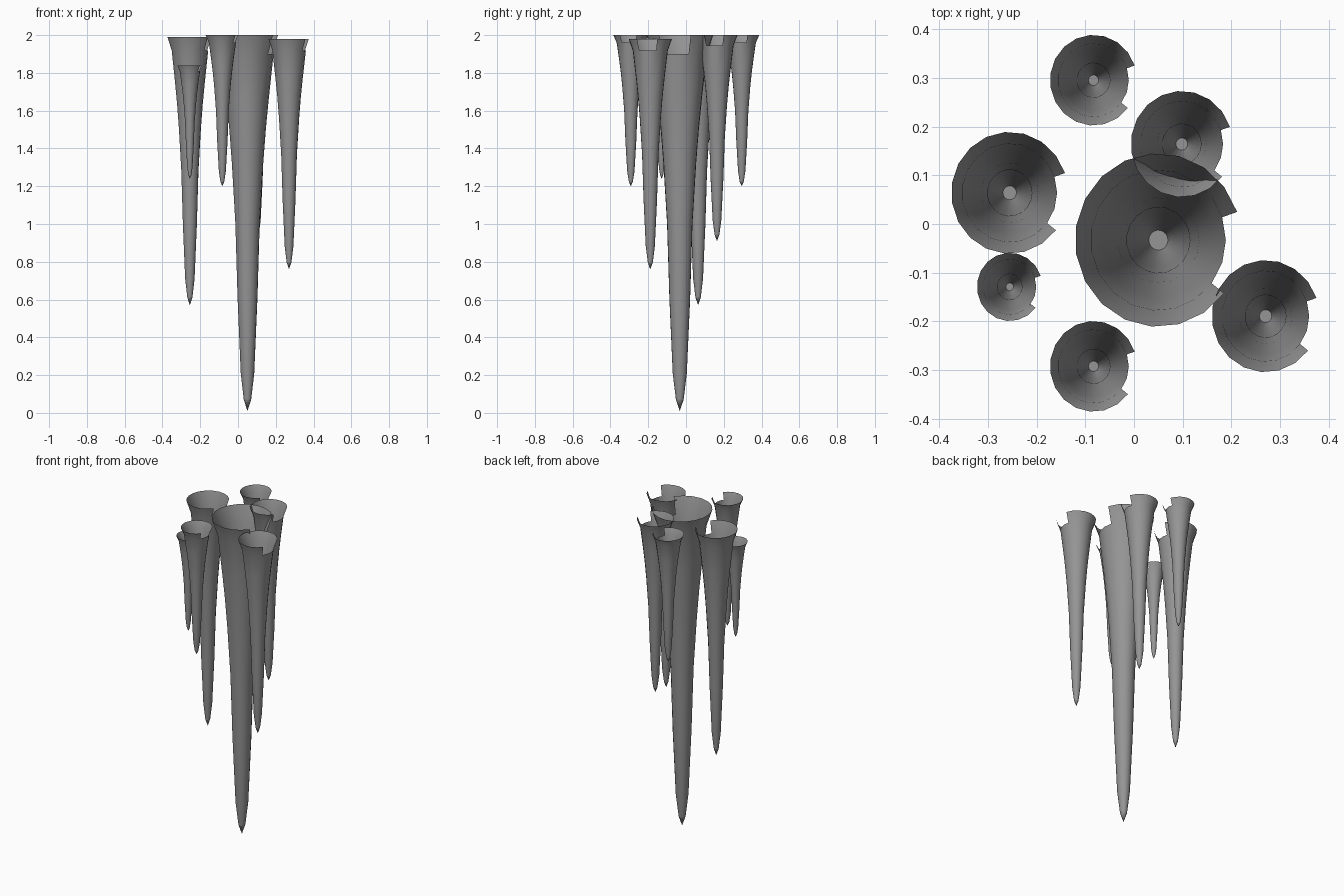
import bpy, bmesh
from math import cos, sin, tau

cube = bpy.data.objects.get("Cube")
if cube:
    bpy.data.objects.remove(cube)

stone = bpy.data.materials.new("grey stone")
stone.use_nodes = True
grey = (0.3, 0.3, 0.3, 1)
stone.diffuse_color = grey
stone.node_tree.nodes["Principled BSDF"].inputs["Base Color"].default_value = grey

SIDES = 19
SQUASH = 0.96
# (height fraction, radius fraction) from tip to rim
PROFILE = [(0.03, 0.115), (0.1, 0.21), (0.3, 0.31), (0.5, 0.38), (0.66, 0.49),
           (0.75, 0.57), (0.83, 0.66), (0.95, 0.81), (1, 1)]


def stalactite(name, x, y, radius, bottom, top):
    bm = bmesh.new()
    rings = []
    for t, r in PROFILE:
        rings.append([bm.verts.new((radius * r * SQUASH * cos(tau * i / SIDES),
                                    radius * r * sin(tau * i / SIDES),
                                    bottom + t * (top - bottom)))
                      for i in range(SIDES)])
    tip = bm.verts.new((0, 0, bottom))
    # pointed tip with a flat floor inside
    for i in range(SIDES):
        bm.faces.new((tip, rings[0][(i + 1) % SIDES], rings[0][i]))
    # hollow wall, with a broken gap in the rim
    for level, (low, high) in enumerate(zip(rings, rings[1:])):
        for i in range(SIDES):
            if level == len(PROFILE) - 2 and i in (SIDES - 2, SIDES - 1, 0):
                continue
            j = (i + 1) % SIDES
            bm.faces.new((low[i], low[j], high[j], high[i]))
    for f in bm.faces:
        f.smooth = True
    floor = bm.faces.new(rings[0])
    floor.smooth = False
    for edge in floor.edges:
        edge.smooth = False
    mesh = bpy.data.meshes.new(name)
    bm.to_mesh(mesh)
    bm.free()
    mesh.materials.append(stone)
    obj = bpy.data.objects.new(name, mesh)
    obj.location = (x, y, 0)
    bpy.context.collection.objects.link(obj)


stalactite("main_stalactite", 0.05, -0.033, 0.178, 0.01, 2)
stalactite("right_large_stalactite", -0.255, 0.064, 0.125, 0.57, 1.99)
stalactite("right_small_stalactite", -0.255, -0.129, 0.07, 1.24, 1.84)
stalactite("back_stalactite", -0.083, 0.295, 0.093, 1.2, 2)
stalactite("front_stalactite", -0.083, -0.292, 0.093, 1.2, 2)
stalactite("back_left_stalactite", 0.098, 0.164, 0.109, 0.91, 2)
stalactite("front_left_stalactite", 0.27, -0.189, 0.115, 0.76, 1.98)
